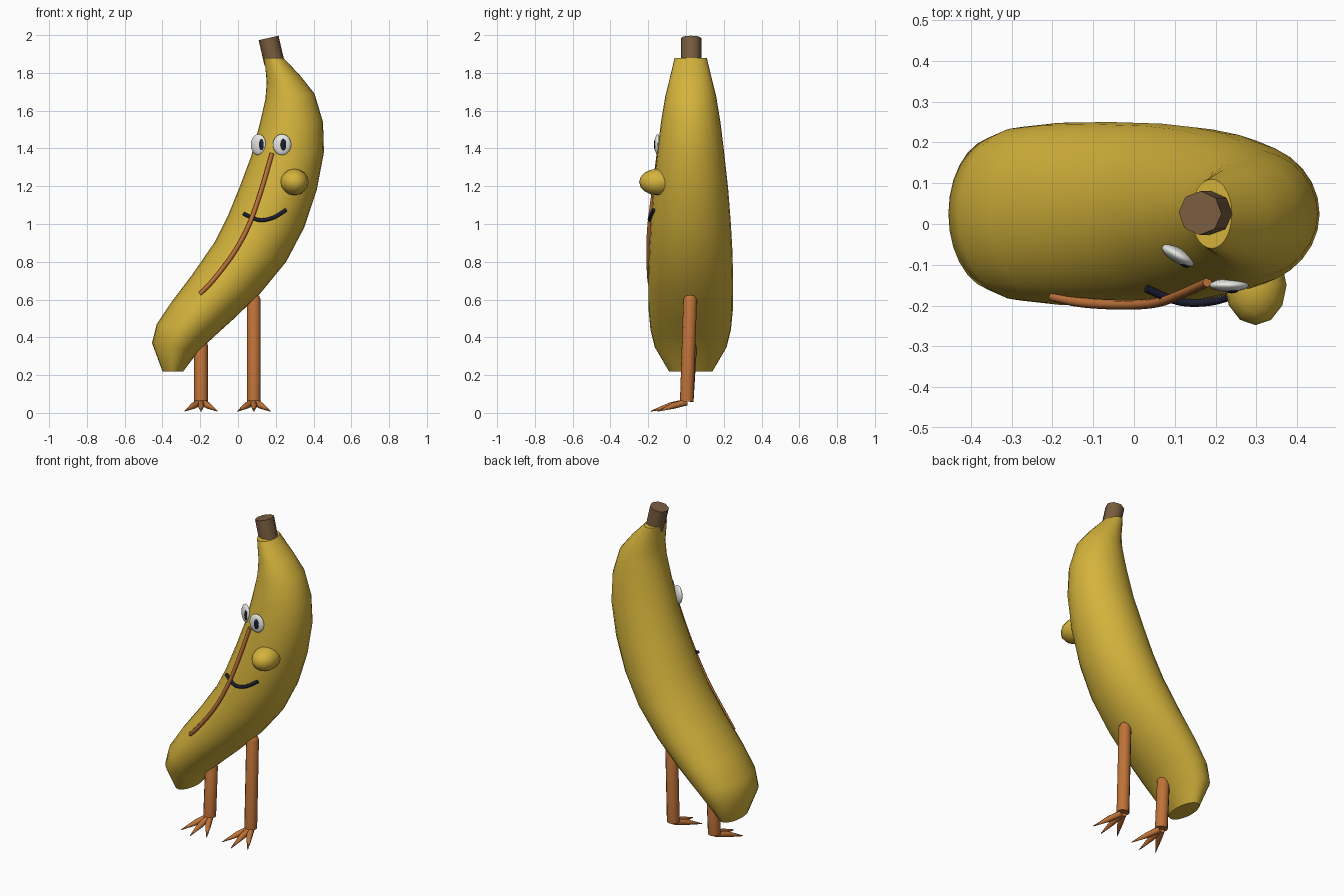
import bpy, bmesh, math
from mathutils import Vector

if "Cube" in bpy.data.objects:
    bpy.data.objects.remove(bpy.data.objects["Cube"])


def material(name, color):
    m = bpy.data.materials.new(name)
    m.diffuse_color = (*color, 1)
    m.use_nodes = True
    m.node_tree.nodes["Principled BSDF"].inputs["Base Color"].default_value = m.diffuse_color
    return m


YELLOW = material("banana yellow", (0.66, 0.45, 0.045))
ORANGE = material("leg orange", (0.52, 0.17, 0.04))
BROWN = material("stem brown", (0.19, 0.11, 0.05))
WHITE = material("eye white", (0.80, 0.80, 0.77))
NAVY = material("dark navy", (0.012, 0.013, 0.03))


def finish(bm, name, mat, angle=40):
    bmesh.ops.recalc_face_normals(bm, faces=bm.faces)
    me = bpy.data.meshes.new(name)
    bm.to_mesh(me)
    bm.free()
    ob = bpy.data.objects.new(name, me)
    bpy.context.collection.objects.link(ob)
    me.materials.append(mat)
    bpy.ops.object.select_all(action='DESELECT')
    ob.select_set(True)
    bpy.context.view_layer.objects.active = ob
    bpy.ops.object.shade_smooth_by_angle(angle=math.radians(angle))
    return ob


def loft(name, rings, mat, sides, angle=40):
    """Skin elliptical rings given as (centre, axis a, axis b), with end caps."""
    bm = bmesh.new()
    loops = []
    for c, a, b in rings:
        loops.append([bm.verts.new(c + a * math.cos(t) + b * math.sin(t))
                      for t in (2 * math.pi * i / sides for i in range(sides))])
    for lo, hi in zip(loops, loops[1:]):
        for i in range(sides):
            j = (i + 1) % sides
            bm.faces.new((lo[i], lo[j], hi[j], hi[i]))
    bm.faces.new(loops[0])
    bm.faces.new(loops[-1])
    return finish(bm, name, mat, angle)


def tube(name, points, radii, mat, sides=8, angle=50):
    """Round tube through points with a radius for each point."""
    pts = [Vector(p) for p in points]
    rings = []
    for i, p in enumerate(pts):
        d = (pts[min(i + 1, len(pts) - 1)] - pts[max(i - 1, 0)]).normalized()
        a = d.cross(Vector((0.03, 1, 0.02))).normalized()
        rings.append((p, a * radii[i], d.cross(a) * radii[i]))
    return loft(name, rings, mat, sides, angle)


def smooth_path(pts, steps=4):
    """Catmull-Rom resampling of a short point list."""
    p = [Vector(q) for q in pts]
    p = [2 * p[0] - p[1]] + p + [2 * p[-1] - p[-2]]
    out = []
    for i in range(1, len(p) - 2):
        a, b, c, d = p[i - 1:i + 3]
        for s in range(steps):
            t = s / steps
            out.append(0.5 * (2 * b + (c - a) * t + (2 * a - 5 * b + 4 * c - d) * t ** 2
                              + (3 * b - a - 3 * c + d) * t ** 3))
    return out + [p[-2]]


def ellipsoid(name, loc, size, mat, turn=0, seg=16, rings=10):
    bm = bmesh.new()
    bmesh.ops.create_uvsphere(bm, u_segments=seg, v_segments=rings, radius=1)
    bmesh.ops.scale(bm, vec=size, verts=bm.verts)
    ob = finish(bm, name, mat, 60)
    ob.location = loc
    ob.rotation_euler.z = math.radians(turn)
    return ob


# Banana body: left x, z, right x, z, half depth of each cross-section
MID_Y = 0.025
sections = [
    (-0.40, 0.22, -0.29, 0.22, 0.115),
    (-0.455, 0.37, -0.21, 0.325, 0.19),
    (-0.43, 0.47, -0.12, 0.41, 0.213),
    (-0.35, 0.59, -0.02, 0.50, 0.223),
    (-0.24, 0.735, 0.12, 0.635, 0.225),
    (-0.12, 0.91, 0.255, 0.80, 0.221),
    (-0.055, 1.04, 0.35, 0.98, 0.212),
    (0.01, 1.20, 0.417, 1.18, 0.198),
    (0.07, 1.36, 0.455, 1.38, 0.178),
    (0.115, 1.53, 0.45, 1.54, 0.158),
    (0.145, 1.66, 0.405, 1.69, 0.135),
    (0.152, 1.75, 0.33, 1.785, 0.112),
    (0.14, 1.88, 0.24, 1.88, 0.085),
]
body = []
for lx, lz, rx, rz, hw in sections:
    left, right = Vector((lx, MID_Y, lz)), Vector((rx, MID_Y, rz))
    body.append(((left + right) / 2, (right - left) / 2, Vector((0, hw, 0))))
loft("banana_body", body, YELLOW, 28, 45)

# Stem
tube("stem", [(0.193, 0.027, 1.85), (0.162, 0.027, 1.985)], (0.054, 0.054), BROWN, 8)

# Eyes and pupils
ellipsoid("left_eye", (0.108, -0.077, 1.42), (0.046, 0.018, 0.056), WHITE, -30)
ellipsoid("right_eye", (0.233, -0.150, 1.42), (0.049, 0.016, 0.056), WHITE)
ellipsoid("left_pupil", (0.122, -0.097, 1.42), (0.016, 0.008, 0.03), NAVY, -30, 12, 8)
ellipsoid("right_pupil", (0.240, -0.163, 1.42), (0.016, 0.007, 0.03), NAVY, 0, 12, 8)

# Nose
ellipsoid("nose", (0.298, -0.15, 1.222), (0.076, 0.098, 0.07), YELLOW, 0, 12, 8)

# Mouth
mouth = smooth_path([(0.03, -0.158, 1.055), (0.075, -0.178, 1.033), (0.125, -0.192, 1.02),
                     (0.19, -0.19, 1.035), (0.255, -0.172, 1.075)])
tube("mouth", mouth, [0.010] * len(mouth), NAVY)

# Peel seam down the front
seam = smooth_path([(0.18, -0.143, 1.375), (0.125, -0.168, 1.185), (0.06, -0.192, 1.0),
                    (-0.02, -0.198, 0.85), (-0.125, -0.193, 0.71), (-0.20, -0.178, 0.63)])
tube("peel_seam", seam, [0.012] * len(seam), ORANGE)

# Legs with rounded tops, and three pointed toes each
for side, x, top in (("left", -0.196, 0.39), ("right", 0.084, 0.63)):
    tube(side + "_leg",
         [(x, 0.004, 0.06), (x, 0.022, top - 0.03), (x, 0.022, top - 0.01), (x, 0.022, top)],
         (0.036, 0.036, 0.028, 0.012), ORANGE, 12)
    for toe, dx, tip_y in (("outer", -0.087, -0.15), ("middle", 0, -0.187), ("inner", 0.087, -0.15)):
        tube(f"{side}_{toe}_toe",
             [(x + dx * 0.08, 0.0, 0.056), (x + dx * 0.45, tip_y * 0.45, 0.038), (x + dx, tip_y, 0.009)],
             (0.018, 0.017, 0.002), ORANGE, 8)
